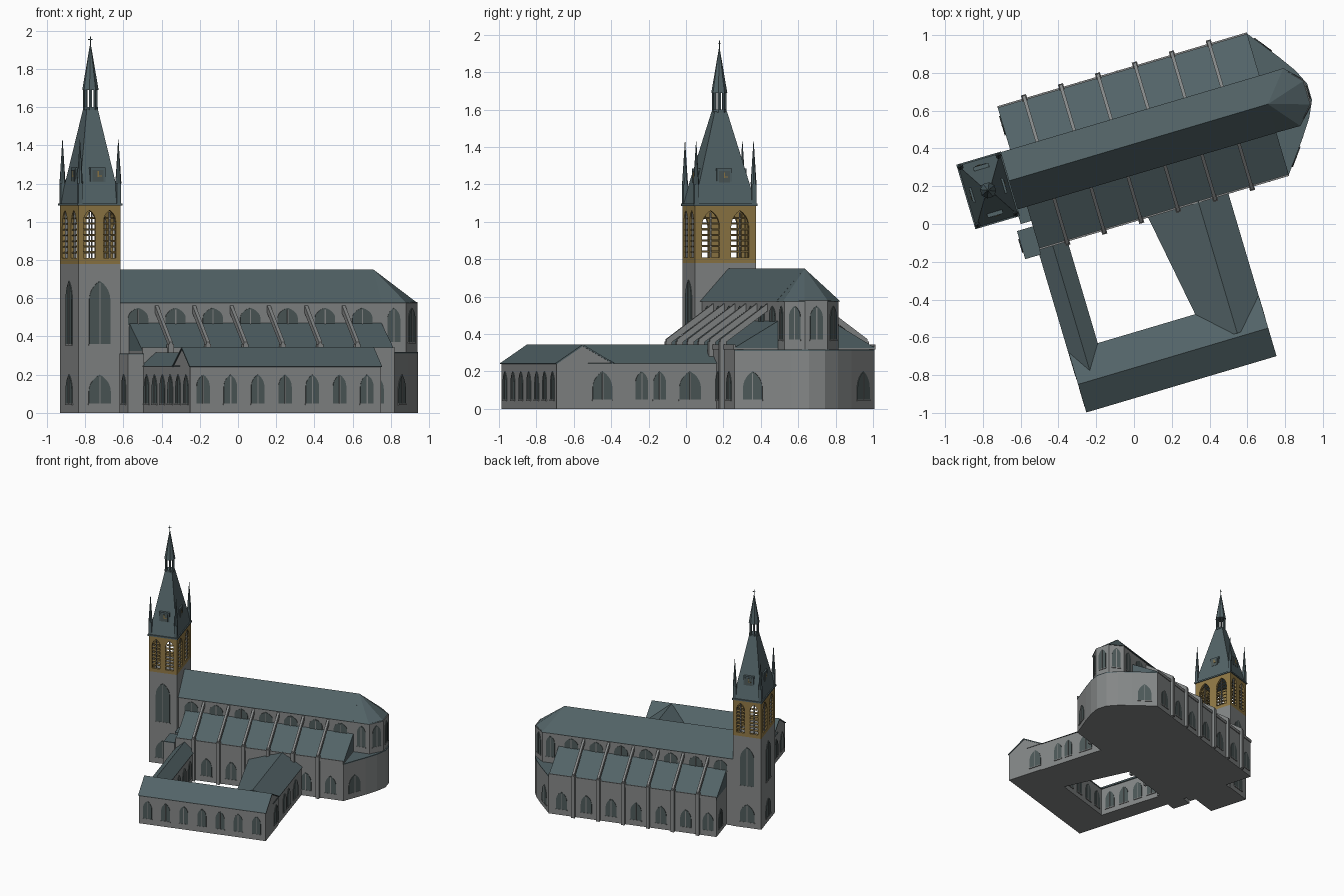
import bpy, bmesh
from math import sin, cos, pi, radians
from mathutils import Matrix, Vector

cube = bpy.data.objects.get("Cube")
if cube:
    bpy.data.objects.remove(cube, do_unlink=True)


def material(name, rgb):
    m = bpy.data.materials.new(name)
    m.use_nodes = True
    m.diffuse_color = (*rgb, 1)
    m.node_tree.nodes["Principled BSDF"].inputs["Base Color"].default_value = (*rgb, 1)
    return m


STONE = material("grey stone", (0.23, 0.24, 0.24))
SLATE = material("blue slate", (0.085, 0.125, 0.135))
GLASS = material("dark glass", (0.075, 0.1, 0.1))
GOLD = material("ochre stone", (0.28, 0.19, 0.06))

parts = {}  # each named part gathers its pieces in one bmesh


def part(name, mat):
    return parts.setdefault(name, (bmesh.new(), mat))[0]


def extrude(name, mat, pts, vec):
    bm, vec = part(name, mat), Vector(vec)
    a = [bm.verts.new(p) for p in pts]
    b = [bm.verts.new(Vector(p) + vec) for p in pts]
    loft_faces(bm, a, b)


def loft_faces(bm, a, b):
    n = len(a)
    bm.faces.new(a[::-1])
    bm.faces.new(b)
    for i in range(n):
        j = (i + 1) % n
        bm.faces.new((a[i], a[j], b[j], b[i]))


def loft(name, mat, ring_a, ring_b):
    bm = part(name, mat)
    loft_faces(bm, [bm.verts.new(p) for p in ring_a], [bm.verts.new(p) for p in ring_b])


def prism(name, mat, outline, z0, z1):
    extrude(name, mat, [(x, y, z0) for x, y in outline], (0, 0, z1 - z0))


def rect(x0, x1, y0, y1):
    return [(x0, y0), (x1, y0), (x1, y1), (x0, y1)]


def box(name, mat, x0, x1, y0, y1, z0, z1):
    prism(name, mat, rect(x0, x1, y0, y1), z0, z1)


def ring(cx, cy, r, z, n=8):
    return [(cx + r * cos(2 * pi * (i + .5) / n), cy + r * sin(2 * pi * (i + .5) / n), z) for i in range(n)]


def arc(w, spring, rise, steps=5):
    """Right half of a pointed arch, from the springing to the apex."""
    return [(-w / 2 + w * cos(a), spring + rise * sin(a) / sin(pi / 3))
            for a in (pi / 3 * i / steps for i in range(steps + 1))]


def window(name, c, n, w, z0, z1):
    """Pointed glass plate with a mullion on a wall at c, facing n."""
    n = Vector((*n, 0)).normalized()
    t = Vector((-n.y, n.x, 0))
    base = Vector((*c, 0))
    rise = min(.87 * w, .6 * (z1 - z0))
    right = arc(w, z1 - rise, rise)
    shape = [(-w / 2, z0), (w / 2, z0)] + right + [(-s, z) for s, z in right[-2::-1]]
    put = lambda pts, off: [base + n * off + t * s + Vector((0, 0, z)) for s, z in pts]
    extrude(name, GLASS, put(shape, -.002), n * .006)
    m = .003
    bar = [(-m, z0), (m, z0), (m, z1 - .01), (-m, z1 - .01)]
    extrude(name + "_mullions", STONE, put(bar, .003), n * .004)
    sill = [(-w / 2 - m, z0 - .008), (w / 2 + m, z0 - .008), (w / 2 + m, z0), (-w / 2 - m, z0)]
    extrude(name + "_sills", STONE, put(sill, -.002), n * .008)


# Nave, aisles and choir
MID, AISLE, NAVE = .407, .39, .148
WEST, EAST, A_WEST = -.575, .86, -.517
oct_pts = [(x, y) for x, y, z in ring(.93, MID, .163, 0)]
apse = [(EAST, MID - NAVE)] + oct_pts[6:] + oct_pts[:2] + [(EAST, MID + NAVE)]
choir_half = [(EAST, -AISLE), (.985, -.225), (1.05, -.13), (1.09, -.045)]
choir = [(x, MID + y) for x, y in choir_half] + [(x, MID - y) for x, y in choir_half[::-1]]
box("nave_walls", STONE, WEST, EAST, MID - NAVE, MID + NAVE, 0, .58)
prism("apse_walls", STONE, apse, 0, .58)
prism("ambulatory_walls", STONE, choir, 0, .31)
prism("ambulatory_roof", SLATE, choir, .31, .318)
box("aisle_walls", STONE, A_WEST, EAST, MID - AISLE, MID + AISLE, 0, .325)
extrude("nave_roof", SLATE, [(WEST, MID - NAVE - .01, .575), (WEST, MID + NAVE + .01, .575), (WEST, MID, .75)],
        (EAST - WEST, 0, 0))
loft("apse_roof", SLATE, [(x, MID + (y - MID) * 1.06, .575) for x, y in apse], [(EAST, MID, .75)] * len(apse))
for a, b in zip(apse, apse[1:]):
    window("apse_windows", ((a[0] + b[0]) / 2, (a[1] + b[1]) / 2), (b[1] - a[1], a[0] - b[0]), .07, .37, .55)
for i in (0, len(choir) - 2):
    a, b = choir[i], choir[i + 1]
    window("ambulatory_windows", ((a[0] + b[0]) / 2, (a[1] + b[1]) / 2), (b[1] - a[1], a[0] - b[0]), .11, .05, .2)

# Lean-to roofs, flying buttresses and bay windows on both sides
for s in (-1, 1):
    side = lambda d: MID + s * d
    extrude("aisle_roof", SLATE, [(A_WEST, side(AISLE + .005), .325), (A_WEST, side(NAVE), .325),
                                  (A_WEST, side(NAVE), .47)], (EAST - A_WEST, 0, 0))
    y = sorted((side(AISLE - .004), side(AISLE + .006)))
    box("aisle_parapet", STONE, A_WEST, EAST, *y, .318, .343)
    for k in range(6):
        u = -.367 + .204 * k
        y = sorted((side(AISLE - .01), side(AISLE + .025)))
        box("buttress_piers", STONE, u - .014, u + .014, *y, 0, .36)
        extrude("flying_buttresses", STONE,
                [(u - .009, side(AISLE + .02), .335), (u - .009, side(AISLE + .02), .372),
                 (u - .009, side(NAVE - .01), .57), (u - .009, side(NAVE - .01), .53)], (.018, 0, 0))
    for k in range(-1, 6):
        u = -.265 + .204 * k
        window("clerestory_windows", (u, side(NAVE)), (0, s), .11, .46, .55)
        window("aisle_windows", (u + (.02 if k < 0 else 0), side(AISLE)), (0, s), .09, .05, .2)
window("aisle_end_window", (A_WEST, MID + .29), (-1, 0), .1, .05, .2)

# Small porch and stair block beside the tower
box("porch", STONE, -.605, A_WEST, -.015, .14, 0, .305)
box("porch_roof", SLATE, -.605, A_WEST, -.015, .14, .305, .312)
box("stair_block", STONE, WEST, A_WEST, .17, .27, 0, .305)
box("stair_block_roof", SLATE, WEST, A_WEST, .17, .27, .305, .312)
window("porch_window", (-.605, .06), (-1, 0), .07, .05, .2)

# Cloister wings
box("south_wing_walls", STONE, -.52, .52, -.875, -.56, 0, .245)
extrude("south_wing_gables", STONE, [(-.52, -.875, .24), (-.52, -.56, .24), (-.52, -.73, .335)], (1.04, 0, 0))
extrude("south_wing_roof", SLATE, [(-.525, -.885, .242), (-.525, -.73, .345), (-.525, -.55, .242),
                                   (-.525, -.56, .24), (-.525, -.73, .335), (-.525, -.875, .24)], (1.05, 0, 0))
box("west_wing_walls", STONE, -.52, -.37, -.6, .02, 0, .245)
extrude("west_wing_roof", SLATE, [(-.527, -.69, .242), (-.363, -.69, .242), (-.445, -.69, .315)], (0, .71, 0))
prism("east_wing_walls", STONE, [(.19, -.6), (.515, -.6), (.515, .02), (.095, .02)], 0, .245)
loft("east_wing_roof", SLATE, [(.2, -.7, .242), (.525, -.7, .242), (.525, .02, .242), (.08, .02, .242)],
     [(.36, -.71, .345), (.36, -.71, .345), (.36, .02, .345), (.36, .02, .345)])
for k in range(7):
    window("south_wing_windows", (-.45 + .149 * k, -.875), (0, -1), .072, .05, .2)
for k in range(6):
    window("west_wing_windows", (-.52, -.8 + .145 * k), (-1, 0), .09, .05, .2)
for v, w in ((-.62, .11), (-.4, .07), (-.3, .07), (-.13, .12)):
    window("east_wing_windows", (.52 if v < -.6 else .515, v), (1, 0), w, .05, .2)
for k in range(4):
    window("court_windows", (-.3 + .13 * k, -.56), (0, 1), .072, .05, .2)
    window("court_windows", (-.37, -.48 + .135 * k), (1, 0), .085, .05, .2)
    v = -.48 + .135 * k
    window("court_windows", (.095 - (v - .02) * .095 / .62, v), (-.62, -.095), .085, .05, .2)

# Tower shaft
TX, TY, HX, HY = -.69, .39, .115, .17
box("tower_shaft", STONE, TX - HX, TX + HX, TY - HY, TY + HY, 0, .78)
faces = [((1, 0), HX, HY), ((-1, 0), HX, HY), ((0, 1), HY, HX), ((0, -1), HY, HX)]

# Belfry: each wall has two pierced arches with louvres
B0, B1, SILL, APEX = .78, 1.09, .81, 1.06
for n, dist, half in faces:
    n = Vector((*n, 0))
    t = Vector((-n.y, n.x, 0))
    centre = Vector((TX, TY, 0)) + n * dist
    at = lambda s, z: centre + t * s + Vector((0, 0, z))
    window("tower_tall_windows", (centre.x, centre.y), n.xy, .115, .36, .69)
    window("tower_low_windows", (centre.x, centre.y), n.xy, .12, .05, .2)
    w = half * .58
    for c in (-half * .48, half * .48):
        right = arc(w, APEX - .87 * w, .87 * w)
        for m in (-1, 1):
            edge = (half if m * c > 0 else abs(c)) - (abs(c) if m * c > 0 else 0)
            outline = [(edge, B0), (0, B0), (0, SILL), (w / 2, SILL)] + right + [(0, B1), (edge, B1)]
            extrude("belfry_walls", GOLD, [at(c + m * s, z) for s, z in outline], -n * .02)
        for k in range(7):
            z = SILL + .025 + k * .03
            wide = w / 2 if z < APEX - .75 * w else w / 3
            extrude("belfry_louvres", GOLD, [at(c - wide, z) - n * .004, at(c + wide, z) - n * .004,
                                             at(c + wide, z + .006) - n * .018, at(c - wide, z + .006) - n * .018],
                    (0, 0, .005))
        extrude("belfry_mullions", STONE, [at(c - .003, SILL), at(c + .003, SILL),
                                           at(c + .003, APEX - .01), at(c - .003, APEX - .01)], -n * .012)

    # Clock dormer on each roof slope
    out = Vector((TX, TY, 0)) + n * (dist * .82)
    d = lambda s, z, o=0: out + t * s + n * o + Vector((0, 0, z))
    extrude("clock_dormers", SLATE, [d(-.042, 1.2), d(.042, 1.2), d(.042, 1.285), d(-.042, 1.285)], -n * .07)
    extrude("clock_faces", GLASS, [d(-.03, 1.21), d(.03, 1.21), d(.03, 1.272), d(-.03, 1.272)], n * .003)
    extrude("clock_hands", GOLD, [d(-.003, 1.235, .003), d(.003, 1.235, .003),
                                  d(.003, 1.265, .003), d(-.003, 1.265, .003)], n * .002)
    extrude("clock_hands", GOLD, [d(0, 1.237, .003), d(.02, 1.237, .003),
                                  d(.02, 1.243, .003), d(0, 1.243, .003)], n * .002)

# Tower roof, lantern, spire and cross
box("tower_cornice", SLATE, TX - HX - .008, TX + HX + .008, TY - HY - .008, TY + HY + .008, 1.085, 1.097)
level = lambda hx, hy, z: [(x, y, z) for x, y in rect(TX - hx, TX + hx, TY - hy, TY + hy)]
loft("tower_roof", SLATE, level(HX, HY, 1.097), level(.03, .034, 1.59))
prism("lantern_floor", SLATE, [p[:2] for p in ring(TX, TY, .04, 0)], 1.585, 1.6)
for x, y, z in ring(TX, TY, .033, 0):
    box("lantern_posts", SLATE, x - .004, x + .004, y - .004, y + .004, 1.59, 1.7)
loft("spire", SLATE, ring(TX, TY, .043, 1.69), ring(TX, TY, .002, 1.93))
box("cross", SLATE, TX - .002, TX + .002, TY - .002, TY + .002, 1.92, 1.97)
box("cross", SLATE, TX - .012, TX + .012, TY - .002, TY + .002, 1.952, 1.956)

# Corner pinnacles
for sx in (-1, 1):
    for sy in (-1, 1):
        x, y = TX + sx * (HX - .01), TY + sy * (HY - .01)
        box("pinnacle_bases", SLATE, x - .012, x + .012, y - .012, y + .012, 1.09, 1.2)
        loft("pinnacle_tips", SLATE, ring(x, y, .016, 1.2), ring(x, y, .001, 1.43))

# Turn the whole plan and make the objects
turn = Matrix.Rotation(radians(16.5), 4, "Z")
for name, (bm, mat) in parts.items():
    bmesh.ops.remove_doubles(bm, verts=bm.verts, dist=1e-5)
    bmesh.ops.recalc_face_normals(bm, faces=bm.faces)
    bm.transform(turn)
    me = bpy.data.meshes.new(name)
    bm.to_mesh(me)
    bm.free()
    me.materials.append(mat)
    bpy.context.collection.objects.link(bpy.data.objects.new(name, me))
